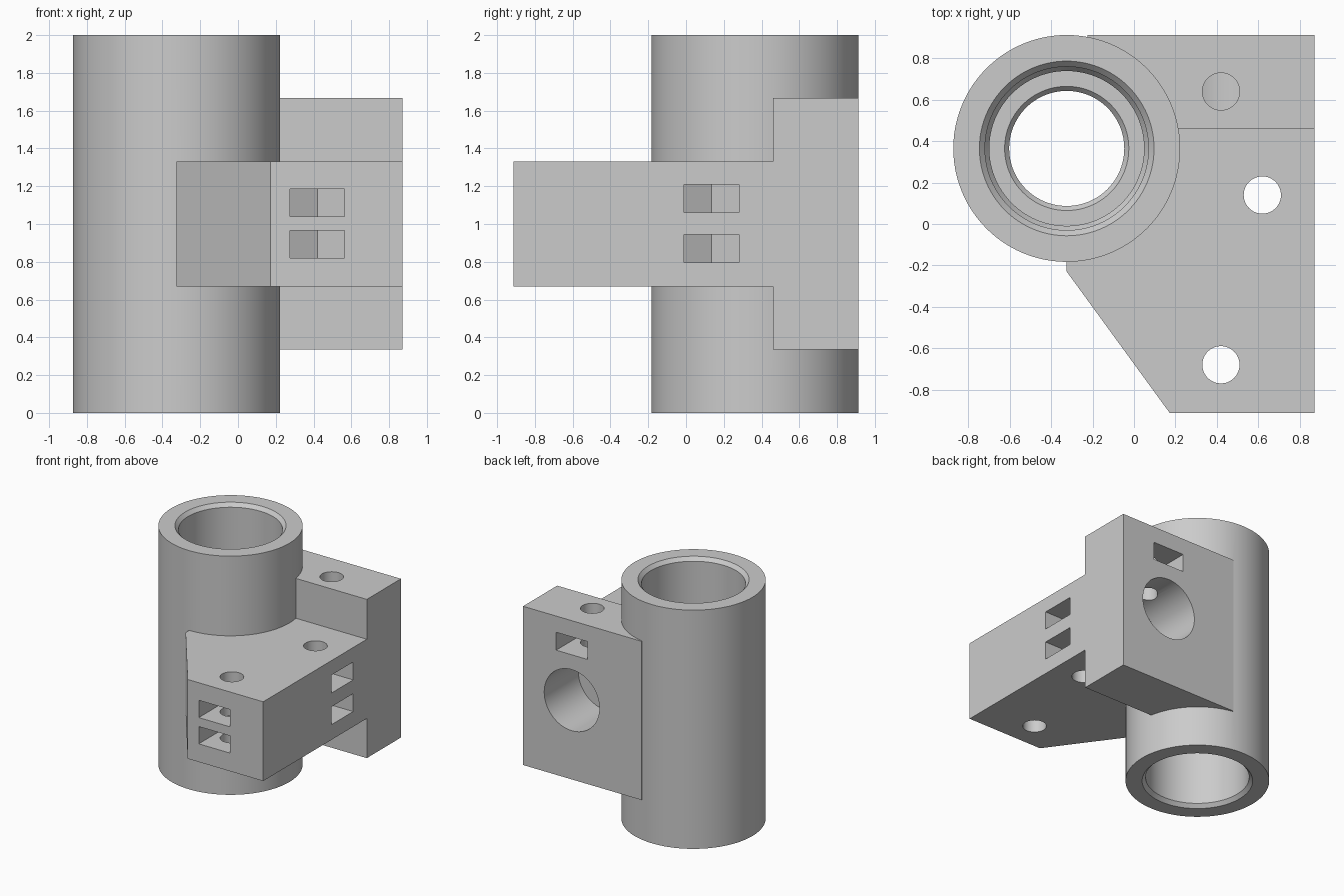
import bpy, bmesh, math
from mathutils import Matrix, Vector

cube = bpy.data.objects.get("Cube")
if cube:
    bpy.data.objects.remove(cube, do_unlink=True)

grey = bpy.data.materials.new("plain grey")
grey.use_nodes = True
colour = (0.6, 0.6, 0.6, 1)
grey.diffuse_color = colour
grey.node_tree.nodes["Principled BSDF"].inputs["Base Color"].default_value = colour

CX, CY = -0.325, 0.365      # sleeve axis
BACK, SIDE = 0.912, 0.872   # outer faces of the bracket


def finish(name, bm):
    bmesh.ops.recalc_face_normals(bm, faces=bm.faces)
    mesh = bpy.data.meshes.new(name)
    bm.to_mesh(mesh)
    bm.free()
    mesh.materials.append(grey)
    obj = bpy.data.objects.new(name, mesh)
    bpy.context.collection.objects.link(obj)
    return obj


def prism(name, outline, z0, z1):
    """Extrude a plan outline from z0 to z1."""
    bm = bmesh.new()
    face = bm.faces.new([bm.verts.new((x, y, z0)) for x, y in outline])
    top = bmesh.ops.extrude_face_region(bm, geom=[face])["geom"]
    bmesh.ops.translate(bm, vec=(0, 0, z1 - z0),
                        verts=[v for v in top if isinstance(v, bmesh.types.BMVert)])
    return finish(name, bm)


def turned(name, profile, x, y, steps=96):
    """Stack rings of (radius, z) into a closed turned solid."""
    bm = bmesh.new()
    rings = [[bm.verts.new((x + r * math.cos(math.tau * i / steps),
                            y + r * math.sin(math.tau * i / steps), z))
              for i in range(steps)] for r, z in profile]
    for a, b in zip(rings, rings[1:]):
        for i in range(steps):
            j = (i + 1) % steps
            bm.faces.new((a[i], a[j], b[j], b[i]))
    bm.faces.new(rings[0][::-1])
    bm.faces.new(rings[-1])
    return finish(name, bm)


def nut_slot(x, y, z0, z1, angle):
    """Slot running out along the angle, with a pointed inner end."""
    w, r, out = 0.145, 0.167, 0.8
    turn = Matrix.Rotation(angle, 2)
    pts = [(-r, 0), (-r / 2, -w), (out, -w), (out, w), (-r / 2, w)]
    return prism("nut_slot_cutter",
                 [tuple(turn @ Vector(p) + Vector((x, y))) for p in pts], z0, z1)


def combine(target, tool, operation):
    mod = target.modifiers.new(operation, 'BOOLEAN')
    mod.operation, mod.solver, mod.object = operation, 'EXACT', tool
    bpy.ops.object.select_all(action='DESELECT')
    bpy.context.view_layer.objects.active = target
    target.select_set(True)
    bpy.ops.object.modifier_apply(modifier=mod.name)
    bpy.data.objects.remove(tool, do_unlink=True)


# Sleeve, mounting arm and rear flange fused into one body
body = turned("bracket_body", [(0.548, 0), (0.548, 2)], CX, CY)
arm = prism("arm", [(CX, CY), (CX, -0.23), (0.172, -BACK), (SIDE, -BACK),
                    (SIDE, 0.6), (CX, 0.6)], 0.668, 1.332)
flange = prism("flange", [(CX + 0.1, 0.46), (SIDE, 0.46), (SIDE, BACK),
                          (CX + 0.1, BACK)], 0.336, 1.666)
combine(body, flange, 'UNION')
combine(body, arm, 'UNION')

# Stepped bore, the same from both ends
half = [(0.424, -0.01), (0.422, 0), (0.395, 0.03), (0.395, 0.6), (0.374, 0.63),
        (0.374, 0.75), (0.30, 0.75), (0.278, 0.775)]
bore = half + [(r, 2 - z) for r, z in reversed(half)]
cutters = [turned("bore_cutter", bore, CX, CY)]

# Upright screw holes
for x, y, z0, z1 in [(0.62, 0.14, 0.5, 1.5), (0.42, -0.68, 0.5, 1.5),
                     (0.42, 0.64, 1.0, 1.8)]:
    cutters.append(turned("screw_hole_cutter", [(0.09, z0), (0.09, z1)], x, y, 48))

# Rod socket in the rear face
socket = turned("rod_socket_cutter", [(0.256, -0.22), (0.256, 0.22)], 0, 0, 64)
socket.data.transform(Matrix.Translation((0.42, 0.70, 1.0)) @ Matrix.Rotation(math.pi / 2, 4, 'X'))
socket.data.transform(Matrix.Translation((0, -0.02 + 0.0, 0)))
# lengthen the open end past the rear face
for v in socket.data.vertices:
    if v.co.y > 0.7:
        v.co.y = 1.1
cutters.append(socket)

# Nut slots in the front, side and rear faces
quarter = math.pi / 2
for x, y, z0, z1, angle in [(0.42, -0.68, 0.82, 0.965, -quarter),
                            (0.42, -0.68, 1.04, 1.185, -quarter),
                            (0.62, 0.135, 0.795, 0.945, 0),
                            (0.62, 0.135, 1.06, 1.21, 0),
                            (0.42, 0.64, 1.38, 1.53, quarter)]:
    cutters.append(nut_slot(x, y, z0, z1, angle))

for cutter in cutters:
    combine(body, cutter, 'DIFFERENCE')

bpy.ops.object.select_all(action='DESELECT')
bpy.context.view_layer.objects.active = body
body.select_set(True)
bpy.ops.object.shade_smooth_by_angle(angle=math.radians(20))
